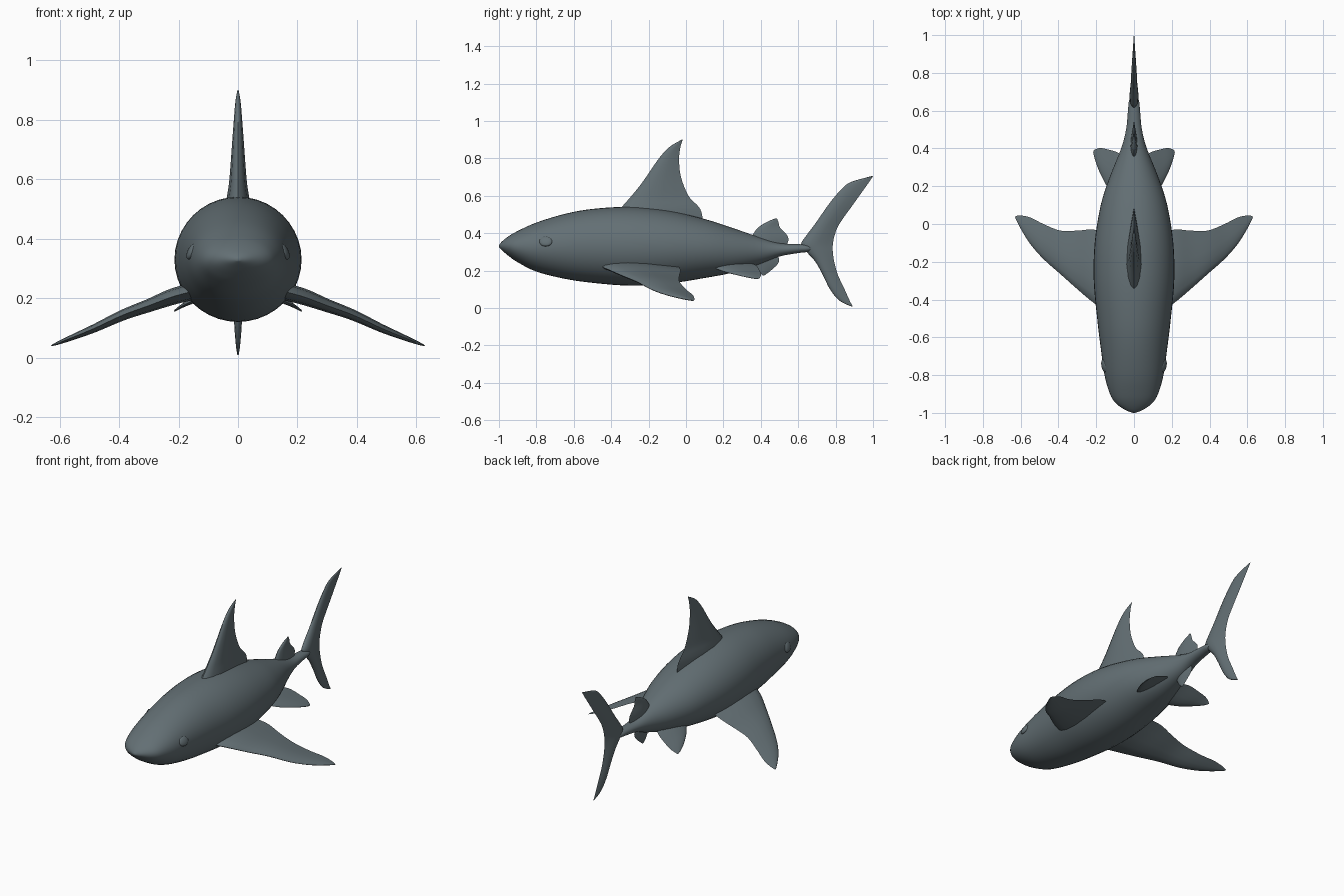
import bpy, bmesh, math
from mathutils import Vector

cube = bpy.data.objects.get("Cube")
if cube:
    bpy.data.objects.remove(cube, do_unlink=True)

SLATE = (0.125, 0.16, 0.175, 1)
slate = bpy.data.materials.new("slate grey")
slate.use_nodes = True
slate.diffuse_color = SLATE
bsdf = slate.node_tree.nodes["Principled BSDF"]
bsdf.inputs["Base Color"].default_value = SLATE
bsdf.inputs["Roughness"].default_value = 0.6


def resample(rows, steps=4):
    """Smooth the rows of numbers with a Catmull-Rom spline."""
    rows = [Vector(r) for r in rows]
    out = []
    for i in range(len(rows) - 1):
        b, c = rows[i], rows[i + 1]
        a = rows[i - 1] if i else b
        d = rows[i + 2] if i + 2 < len(rows) else c
        for s in range(steps):
            t = s / steps
            out.append(b + (c - a) * (t / 2) + (2 * a - 5 * b + 4 * c - d) * (t * t / 2)
                       + (3 * b - a - 3 * c + d) * (t ** 3 / 2))
    return out + [rows[-1]]


def finish(ob, mirror=False, angle=60):
    ob.data.materials.clear()
    ob.data.materials.append(slate)
    bpy.ops.object.select_all(action='DESELECT')
    ob.select_set(True)
    bpy.context.view_layer.objects.active = ob
    bpy.ops.object.shade_smooth_by_angle(angle=math.radians(angle))
    if mirror:
        mod = ob.modifiers.new("left_right", 'MIRROR')
        mod.use_axis[0] = True


def loft(name, rings, mirror=False):
    """Skin a list of closed rings and cap both ends."""
    bm = bmesh.new()
    loops = [[bm.verts.new(p) for p in ring] for ring in rings]
    n = len(loops[0])
    for a, b in zip(loops, loops[1:]):
        for i in range(n):
            j = (i + 1) % n
            bm.faces.new((a[i], a[j], b[j], b[i]))
    bm.faces.new(loops[0][::-1])
    bm.faces.new(loops[-1])
    bmesh.ops.recalc_face_normals(bm, faces=bm.faces)
    mesh = bpy.data.meshes.new(name)
    bm.to_mesh(mesh)
    bm.free()
    ob = bpy.data.objects.new(name, mesh)
    bpy.context.collection.objects.link(ob)
    finish(ob, mirror)


def fin(name, rows, normal, mirror=False):
    """Rows: x, z, leading y, trailing y, half thickness."""
    foil = [(0, 0), (.04, .42), (.14, .78), (.32, 1), (.55, .85), (.8, .4), (1, 0)]
    foil += [(t, -w) for t, w in foil[-2:0:-1]]
    normal = Vector(normal).normalized()
    rings = [[Vector((x, lead + (trail - lead) * t, z)) + normal * (w * thick)
              for t, w in foil]
             for x, z, lead, trail, thick in resample(rows)]
    loft(name, rings, mirror)


# Body: y, underside z, back z, half width
body = [(-1, .325, .335, .006), (-.985, .31, .355, .045), (-.95, .28, .383, .095),
        (-.9, .245, .412, .127), (-.8, .195, .457, .156), (-.65, .157, .503, .177),
        (-.5, .135, .53, .195), (-.3, .12, .541, .213), (-.1, .13, .522, .208),
        (.1, .161, .476, .176), (.25, .19, .428, .128), (.4, .237, .376, .068),
        (.5, .276, .347, .042), (.6, .294, .342, .032), (.65, .3, .338, .027),
        (.69, .312, .33, .01)]
SIDES = 40
rings = []
for y, low, high, wide in resample(body):
    mid, half = (low + high) / 2, (high - low) / 2
    angles = [2 * math.pi * i / SIDES for i in range(SIDES)]
    rings.append([(wide * math.cos(a), y, mid + half * math.sin(a)) for a in angles])
loft("body", rings)

# Upright fins on the centre line
fin("dorsal_fin", [(0, .42, -.40, .07, .04), (0, .47, -.385, .088, .042),
                   (0, .52, -.36, .08, .04), (0, .55, -.335, .06, .036),
                   (0, .59, -.3, .02, .03), (0, .65, -.25, -.01, .025),
                   (0, .72, -.2, -.031, .02), (0, .8, -.145, -.037, .014),
                   (0, .86, -.09, -.03, .009), (0, .9, -.024, -.018, .002)], (1, 0, 0))
fin("second_dorsal_fin", [(0, .32, .33, .53, .018), (0, .36, .34, .547, .018),
                          (0, .39, .355, .54, .016), (0, .43, .385, .503, .011),
                          (0, .46, .432, .494, .007), (0, .48, .478, .486, .002)], (1, 0, 0))
fin("anal_fin", [(0, .3, .33, .47, .015), (0, .265, .345, .497, .015),
                 (0, .235, .365, .49, .012), (0, .2, .385, .453, .007),
                 (0, .175, .41, .42, .002)], (1, 0, 0))
fin("tail_fin", [(0, .008, .885, .892, .002), (0, .04, .82, .875, .007),
                 (0, .1, .77, .848, .012), (0, .18, .73, .811, .016),
                 (0, .25, .69, .792, .02), (0, .3, .645, .785, .023),
                 (0, .34, .615, .785, .024), (0, .39, .645, .795, .022),
                 (0, .45, .69, .82, .018), (0, .56, .767, .898, .014),
                 (0, .64, .835, .955, .009), (0, .675, .885, .98, .006),
                 (0, .705, .99, 1, .002)], (1, 0, 0))

# Paired side fins
fin("pectoral_fins", [(.1, .235, -.49, -.06, .03), (.21, .208, -.42, -.03, .028),
                      (.3, .175, -.345, -.035, .022), (.39, .142, -.265, -.035, .018),
                      (.48, .1, -.185, .0, .014), (.55, .071, -.105, .035, .01),
                      (.6, .051, -.025, .045, .006), (.628, .04, .03, .042, .002)],
    (.4, 0, 1), True)
fin("pelvic_fins", [(.03, .245, .08, .33, .014), (.08, .228, .12, .375, .014),
                    (.14, .198, .195, .395, .011), (.18, .178, .27, .402, .007),
                    (.205, .163, .335, .395, .004), (.215, .156, .375, .388, .002)],
    (.5, 0, 1), True)

# Eyes: flattened balls set into the sides of the head
bpy.ops.mesh.primitive_uv_sphere_add(segments=20, ring_count=12, radius=1)
eyes = bpy.context.object
eyes.name = "eyes"
for v in eyes.data.vertices:
    flat = Vector((v.co.x * .014, v.co.y * .036, v.co.z * .027))
    v.co = flat + Vector((.156 - flat.z * .35 + flat.y * .15, -.75, .357))
finish(eyes, True)
